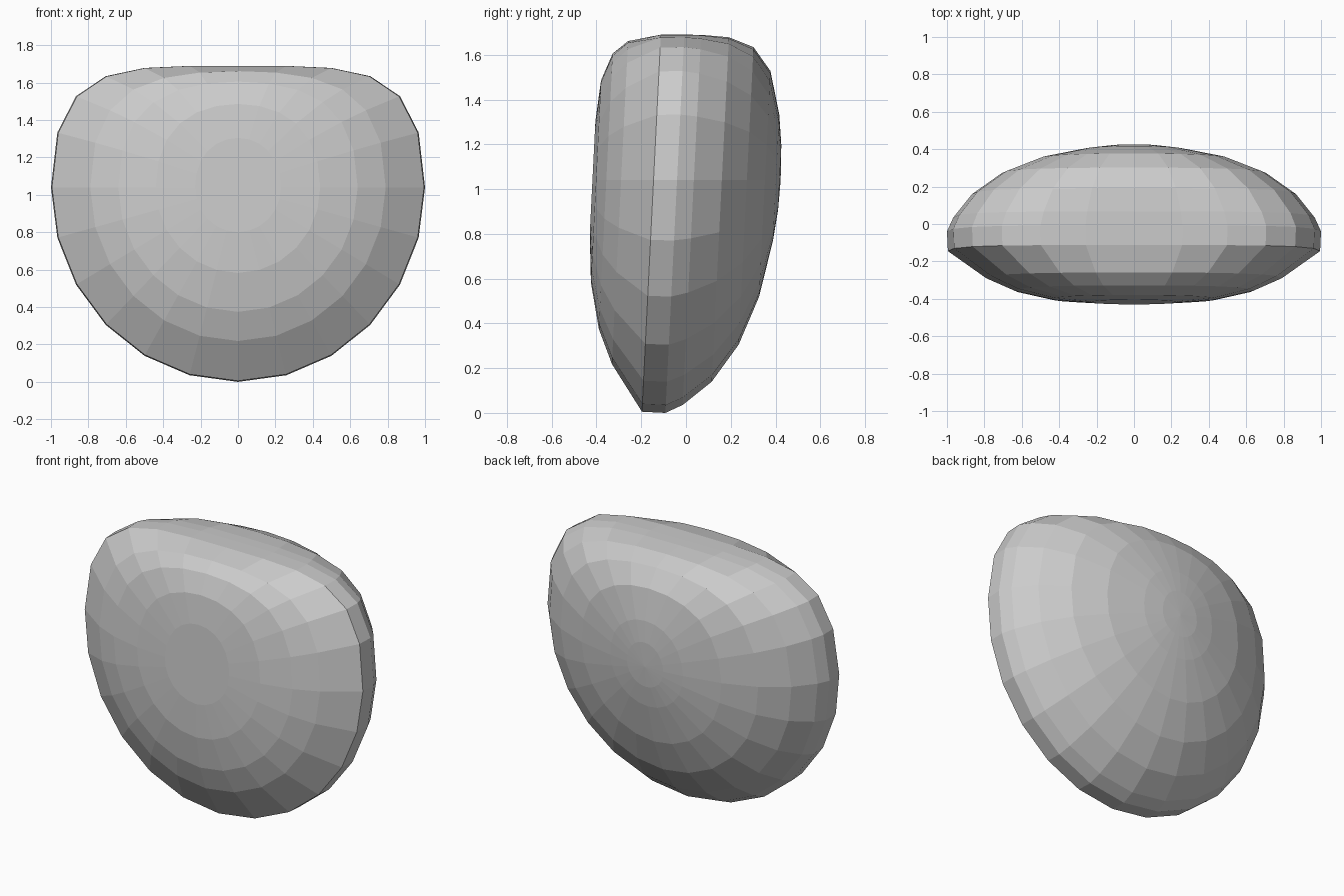
import bpy, bmesh, math

if "Cube" in bpy.data.objects:
    bpy.data.objects.remove(bpy.data.objects["Cube"])

SEGMENTS = 24
CENTRE_Z = 1.04

# (radius, y) rings from the flat front, over the crease, to the domed back
RINGS = [(0.23, -0.418), (0.44, -0.402), (0.64, -0.356), (0.79, -0.29),
         (0.995, -0.145), (1.0, -0.04), (0.966, 0.035), (0.866, 0.16),
         (0.707, 0.272), (0.5, 0.353), (0.26, 0.402), (0.13, 0.418)]
BACK_POLE = 0.423


def place(x, y, c):
    # round below the centre, flattened shoulders above it, slight forward lean
    z = CENTRE_Z + (0.65 * c * (2 - c) if c > 0 else CENTRE_Z * c)
    return (x, y + 0.05 * (z - CENTRE_Z), z)


bm = bmesh.new()
loops = []
for r, y in RINGS:
    loop = []
    for i in range(SEGMENTS):
        a = 2 * math.pi * i / SEGMENTS
        loop.append(bm.verts.new(place(r * math.sin(a), y, r * math.cos(a))))
    loops.append(loop)

# Side bands
for a, b in zip(loops, loops[1:]):
    for i in range(SEGMENTS):
        j = (i + 1) % SEGMENTS
        bm.faces.new((a[i], a[j], b[j], b[i]))

# Flat front face and back pole fan
bm.faces.new(loops[0])
pole = bm.verts.new(place(0, BACK_POLE, 0))
for i in range(SEGMENTS):
    bm.faces.new((loops[-1][i], loops[-1][(i + 1) % SEGMENTS], pole))
bmesh.ops.recalc_face_normals(bm, faces=bm.faces[:])

mesh = bpy.data.meshes.new("rounded_shell")
bm.to_mesh(mesh)
bm.free()
shell = bpy.data.objects.new("rounded_shell", mesh)
bpy.context.collection.objects.link(shell)
